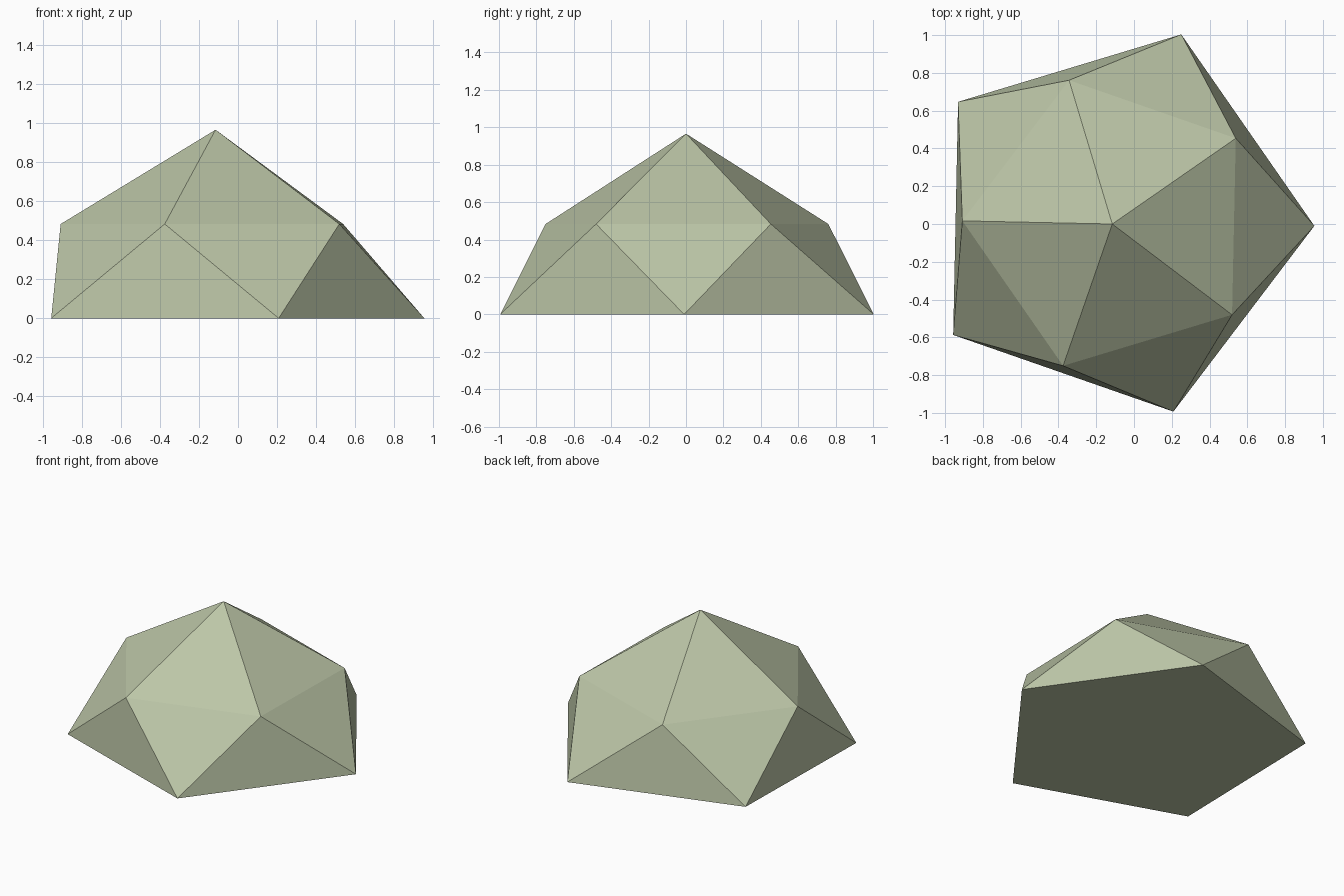
import bpy, bmesh
from math import cos, sin, radians

cube = bpy.data.objects.get("Cube")
if cube:
    bpy.data.objects.remove(cube, do_unlink=True)

# Pale sage stone colour
stone = bpy.data.materials.new("sage_stone")
stone.use_nodes = True
colour = (0.50, 0.56, 0.385, 1)
stone.diffuse_color = colour
stone.node_tree.nodes["Principled BSDF"].inputs["Base Color"].default_value = colour

SIDES = 5
bm = bmesh.new()


def ring(centre_x, centre_y, z, radius, start):
    """Regular ring of vertices, counter-clockwise from the start angle."""
    angles = [radians(start + i * 360 / SIDES) for i in range(SIDES)]
    return [bm.verts.new((centre_x + radius * cos(a), centre_y + radius * sin(a), z))
            for a in angles]


# Ground ring, twisted shoulder ring and peak
base = ring(-0.095, 0.012, 0, 1.05, -1.2)
shoulder = ring(-0.114, 0, 0.483, 0.795, 34.8)
peak = bm.verts.new((-0.115, 0, 0.966))

# Triangular facets and flat underside
for i in range(SIDES):
    j = (i + 1) % SIDES
    bm.faces.new((base[i], base[j], shoulder[i]))
    bm.faces.new((shoulder[i], base[j], shoulder[j]))
    bm.faces.new((shoulder[i], shoulder[j], peak))
bm.faces.new(base[::-1])
bmesh.ops.recalc_face_normals(bm, faces=bm.faces)

mesh = bpy.data.meshes.new("faceted_rock")
bm.to_mesh(mesh)
bm.free()
mesh.materials.append(stone)
rock = bpy.data.objects.new("faceted_rock", mesh)
bpy.context.collection.objects.link(rock)
